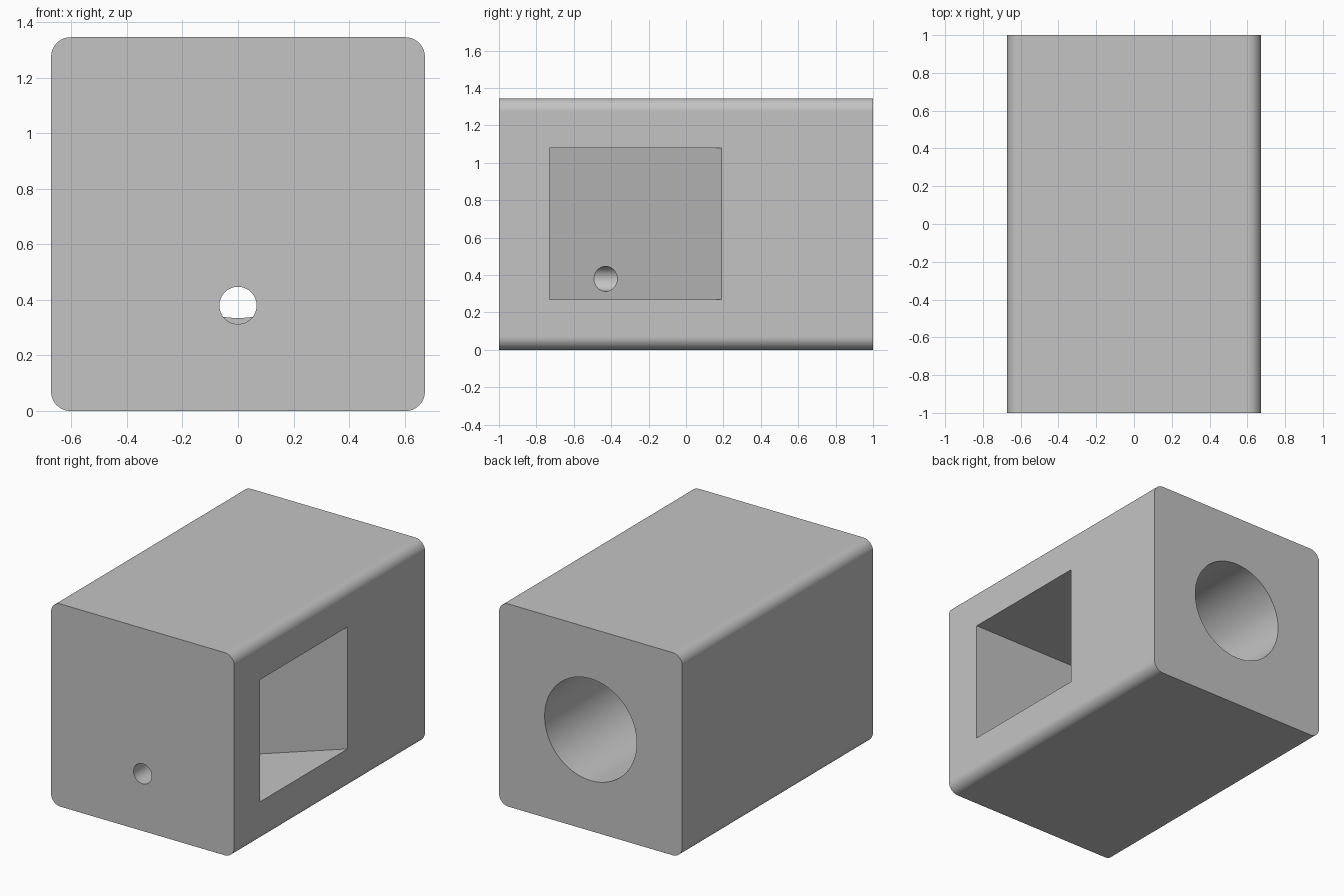
import bpy, bmesh, math
from mathutils import Matrix, Vector

cube = bpy.data.objects.get("Cube")
if cube:
    bpy.data.objects.remove(cube)

W, L = 1.345, 2.0          # square section width and block length
HOLE_Z = 0.38

grey = bpy.data.materials.new("light_grey")
grey.use_nodes = True
colour = (0.55, 0.55, 0.55, 1)
grey.diffuse_color = colour
grey.node_tree.nodes["Principled BSDF"].inputs["Base Color"].default_value = colour


def make_prism(name, points, direction):
    """Extrude a planar outline along a direction into a closed solid."""
    bm = bmesh.new()
    face = bm.faces.new([bm.verts.new(p) for p in points])
    new = bmesh.ops.extrude_face_region(bm, geom=[face])["geom"]
    verts = [v for v in new if isinstance(v, bmesh.types.BMVert)]
    bmesh.ops.translate(bm, verts=verts, vec=Vector(direction))
    bmesh.ops.recalc_face_normals(bm, faces=bm.faces)
    mesh = bpy.data.meshes.new(name)
    bm.to_mesh(mesh)
    bm.free()
    mesh.materials.append(grey)
    obj = bpy.data.objects.new(name, mesh)
    bpy.context.collection.objects.link(obj)
    return obj


def arc(cx, cz, r, start, sweep, steps, y):
    return [(cx + r * math.cos(start + sweep * i / steps), y,
             cz + r * math.sin(start + sweep * i / steps)) for i in range(steps + 1)]


def cylinder(name, z, r, y0, y1):
    return make_prism(name, arc(0, z, r, 0, math.tau, 64, y0)[:-1], (0, y1 - y0, 0))


# Block with rounded long edges
R = 0.07
outline = []
for i, (sx, sz) in enumerate([(1, 1), (-1, 1), (-1, -1), (1, -1)]):
    outline += arc(sx * (W / 2 - R), W / 2 + sz * (W / 2 - R), R,
                   i * math.pi / 2, math.pi / 2, 10, -L / 2)
body = make_prism("rounded_block", outline, (0, L, 0))

# Side window with a slanted back wall
slope = 0.62 / (W / 2)
front_y, out_x = -0.73, W / 2 + 0.1
window = [(out_x, front_y), (-(-0.43 - front_y) / slope, front_y),
          (W / 2, 0.19), (out_x, 0.19)]
cutters = [
    make_prism("window_cutter", [(x, y, 0.27) for x, y in window], (0, 0, 0.81)),
    # Wide bore from the back, narrow hole from the front into the bore
    cylinder("bore_cutter", W / 2, 0.338, 0.19, L / 2 + 0.1),
    cylinder("hole_cutter", HOLE_Z, 0.067, -L / 2 - 0.1, 0.3),
]

bpy.ops.object.select_all(action='DESELECT')
body.select_set(True)
bpy.context.view_layer.objects.active = body
for cutter in cutters:
    mod = body.modifiers.new(cutter.name, 'BOOLEAN')
    mod.operation, mod.solver, mod.object = 'DIFFERENCE', 'EXACT', cutter
    bpy.ops.object.modifier_apply(modifier=mod.name)
    bpy.data.objects.remove(cutter)

# Smooth rounds and bores, crisp flat faces
bpy.ops.object.shade_smooth_by_angle(angle=math.radians(30))
weighted = body.modifiers.new("flat_faces", 'WEIGHTED_NORMAL')
weighted.keep_sharp = True
